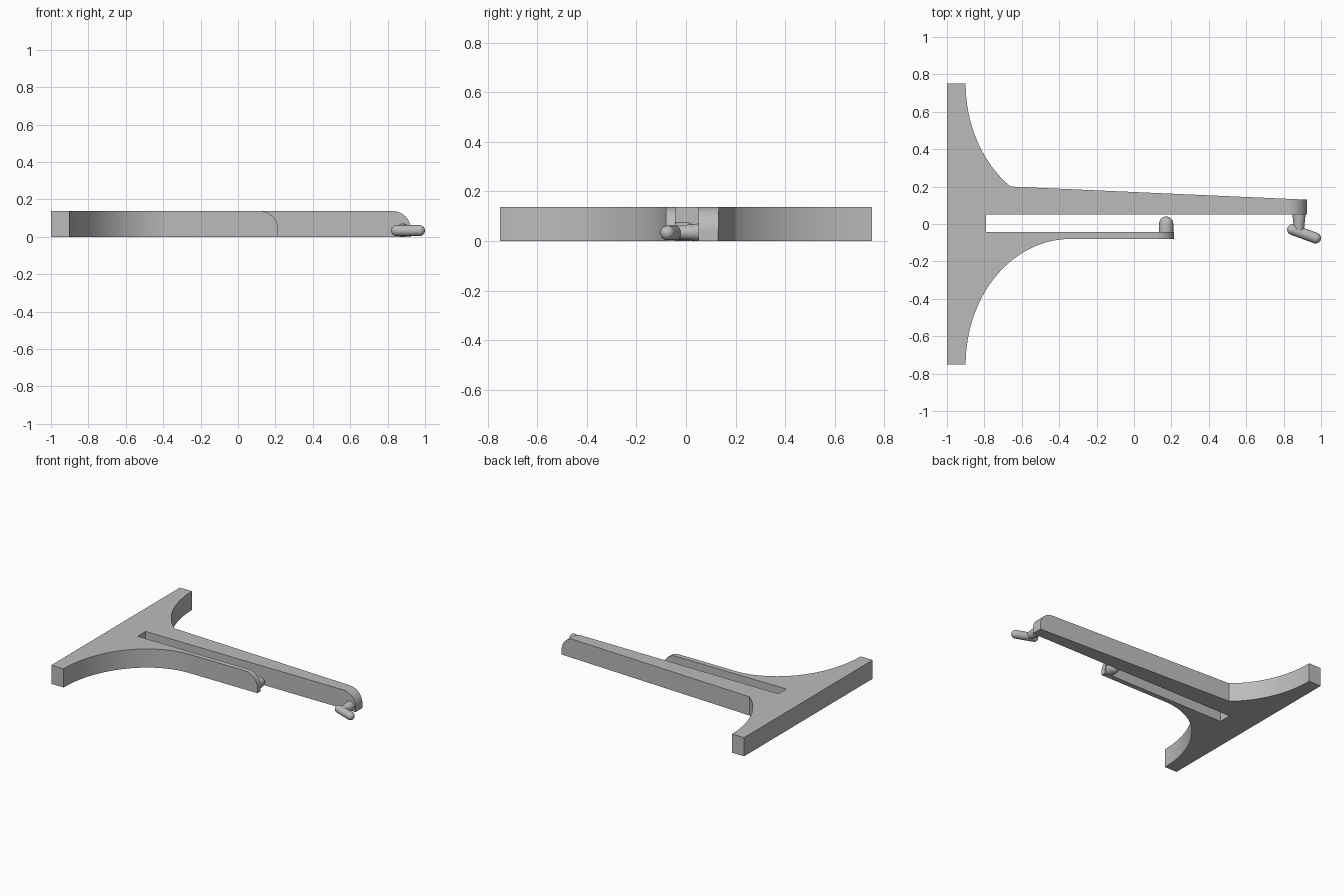
import bpy, bmesh, math
from mathutils import Vector

cube = bpy.data.objects.get("Cube")
if cube:
    bpy.data.objects.remove(cube, do_unlink=True)

HEIGHT = 0.138
grey = bpy.data.materials.new("plain grey")
grey.use_nodes = True
grey.diffuse_color = (0.5, 0.5, 0.5, 1)
grey.node_tree.nodes["Principled BSDF"].inputs["Base Color"].default_value = (0.5, 0.5, 0.5, 1)


def finish(name, bm):
    bmesh.ops.recalc_face_normals(bm, faces=bm.faces)
    mesh = bpy.data.meshes.new(name)
    bm.to_mesh(mesh)
    bm.free()
    mesh.materials.append(grey)
    obj = bpy.data.objects.new(name, mesh)
    bpy.context.collection.objects.link(obj)
    return obj


def prism(name, points, offset):
    """Extrude a closed outline along an offset."""
    bm = bmesh.new()
    face = bm.faces.new([bm.verts.new(p) for p in points])
    new = bmesh.ops.extrude_face_region(bm, geom=[face])["geom"]
    bmesh.ops.translate(bm, vec=offset, verts=[v for v in new if isinstance(v, bmesh.types.BMVert)])
    return finish(name, bm)


def lathe(name, start, end, profile, sides=32):
    """Revolve (distance, radius) pairs about the line from start to end."""
    start, axis = Vector(start), (Vector(end) - Vector(start)).normalized()
    turn = axis.to_track_quat("Z", "Y")
    bm = bmesh.new()
    rings = []
    for d, r in profile:
        rings.append([bm.verts.new(start + turn @ Vector((
            r * math.cos(math.tau * i / sides), r * math.sin(math.tau * i / sides), d)))
            for i in range(sides)])
    for a, b in zip(rings, rings[1:]):
        for i in range(sides):
            j = (i + 1) % sides
            bm.faces.new((a[i], a[j], b[j], b[i]))
    bm.faces.new(rings[0])
    bm.faces.new(rings[-1])
    bmesh.ops.remove_doubles(bm, verts=bm.verts, dist=1e-5)
    return finish(name, bm)


def dome(base, r, depth, steps=8):
    """Profile points of a rounded tip."""
    angles = [math.pi / 2 * i / steps for i in range(steps + 1)]
    return [(base + depth * math.sin(a), max(r * math.cos(a), 0.001)) for a in angles]


def smooth(obj, angle=30):
    bpy.ops.object.select_all(action="DESELECT")
    obj.select_set(True)
    bpy.context.view_layer.objects.active = obj
    bpy.ops.object.shade_smooth_by_angle(angle=math.radians(angle))


# Flared base with a long arm, a short arm and the slot between them
def flare(side, last, steps=32):
    return [(-0.34 - 0.56 * math.cos(last * i / steps),
             side * (0.75 - 0.67 * math.sin(last * i / steps)), 0) for i in range(steps + 1)]


outline = [(-1, -0.75, 0)] + flare(-1, math.pi / 2)
outline += [(0.215, -0.08, 0), (0.215, -0.043, 0), (-0.79, -0.043, 0), (-0.79, 0.05, 0),
            (0.925, 0.05, 0), (0.925, 0.13, 0)]
outline += flare(1, math.acos(0.32 / 0.56))[::-1] + [(-1, 0.75, 0)]
body = prism("flared_base_and_arms", outline, (0, 0, HEIGHT))


# Round the upper corner of each arm tip
def round_tip(name, tip, y, width, r=0.1):
    cx, cz = tip - r, HEIGHT - r
    pts = [(cx + r * math.sin(math.pi / 2 * i / 16), y, cz + r * math.cos(math.pi / 2 * i / 16))
           for i in range(17)]
    pts += [(tip + 0.05, y, cz), (tip + 0.05, y, HEIGHT + 0.05), (cx, y, HEIGHT + 0.05)]
    cutter = prism(name, pts, (0, width, 0))
    cutter.hide_render = True
    mod = body.modifiers.new(name, "BOOLEAN")
    mod.operation, mod.solver, mod.object = "DIFFERENCE", "EXACT", cutter
    bpy.context.view_layer.objects.active = body
    bpy.ops.object.modifier_apply(modifier=name)
    bpy.data.objects.remove(cutter, do_unlink=True)


round_tip("short_tip_cutter", 0.215, -0.2, 0.2)
round_tip("long_tip_cutter", 0.925, 0, 0.3)
smooth(body)

# Domed nub on the inside of the short arm
nub = lathe("short_arm_nub", (0.172, -0.06, 0.038), (0.172, 0.04, 0.038),
            [(0, 0.038)] + dome(0.06, 0.038, 0.04))
smooth(nub)

# Tapered stem and angled rounded peg at the end of the long arm
stem = lathe("long_arm_stem", (0.882, 0.07, 0.035), (0.882, -0.05, 0.035),
             [(0, 0.035), (0.02, 0.035), (0.1, 0.027)] + dome(0.1, 0.027, 0.02))
smooth(stem)
R = 0.029
tail = [(2 * R - d, r) for d, r in dome(R, R, R)][::-1]
tail = [(d - R + R, r) for d, r in tail]
start, end = Vector((0.848, -0.03, 0.033)), Vector((0.998, -0.085, 0.033))
peg = lathe("angled_peg", start, end, [(d - R, r) for d, r in tail]
            + dome((end - start).length - R, R, R))
smooth(peg, 40)
